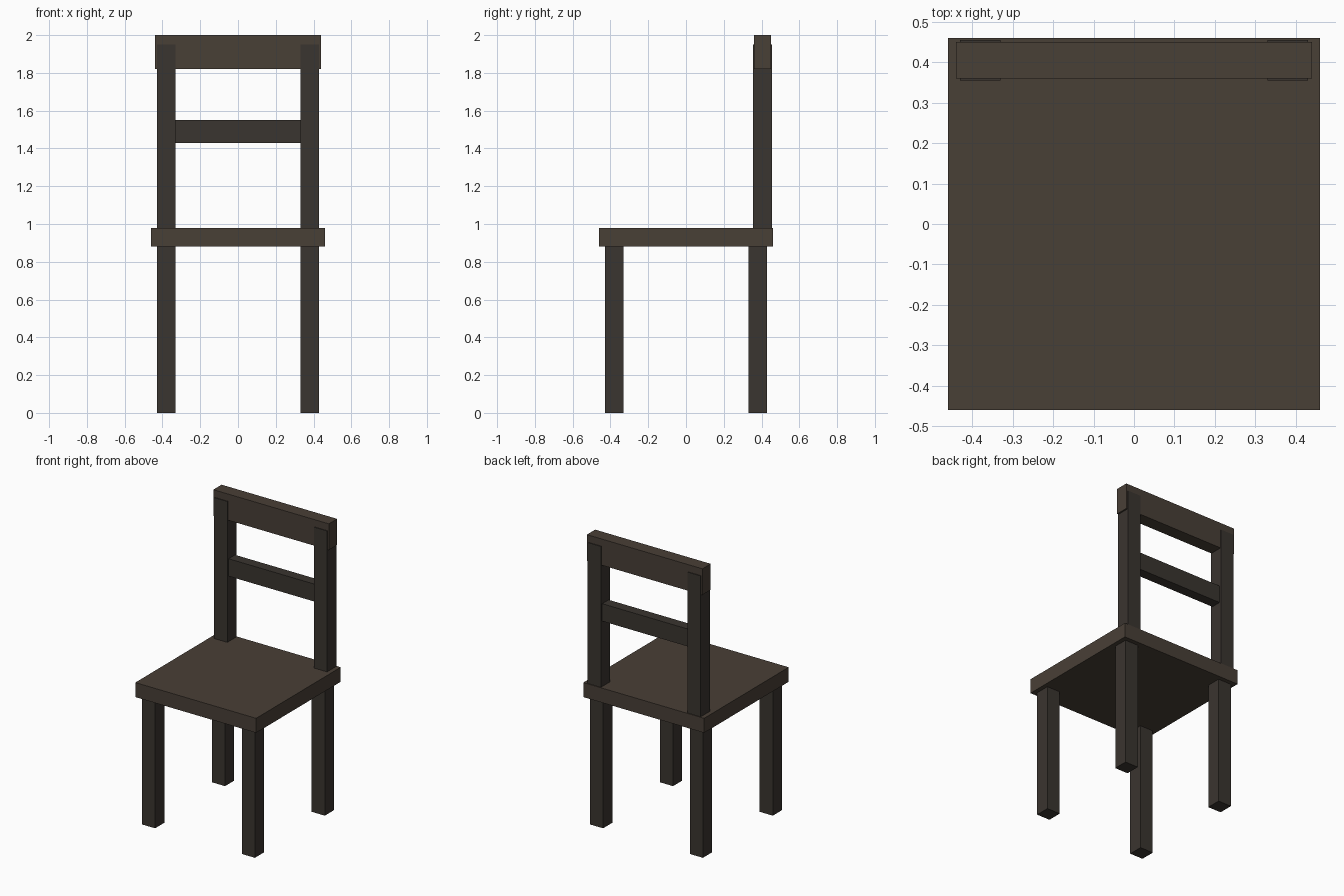
import bpy

if "Cube" in bpy.data.objects:
    bpy.data.objects.remove(bpy.data.objects["Cube"])


def material(name, color):
    mat = bpy.data.materials.new(name)
    mat.diffuse_color = (*color, 1)
    mat.use_nodes = True
    mat.node_tree.nodes["Principled BSDF"].inputs["Base Color"].default_value = mat.diffuse_color
    return mat


light_wood = material("light_wood", (0.066, 0.050, 0.037))
dark_wood = material("dark_wood", (0.042, 0.035, 0.029))


def box(name, x, y, z, mat):
    """Box from (min, max) ranges on each axis."""
    ranges = (x, y, z)
    bpy.ops.mesh.primitive_cube_add(size=1, location=[(a + b) / 2 for a, b in ranges])
    obj = bpy.context.object
    obj.name = name
    obj.scale = [b - a for a, b in ranges]
    bpy.ops.object.transform_apply(location=False, rotation=False, scale=True)
    obj.data.materials.append(mat)
    return obj


# Seat slab
box("seat", (-0.46, 0.46), (-0.46, 0.46), (0.88, 0.98), light_wood)

# Legs and back posts on both sides
for side, x in (("left", (-0.43, -0.33)), ("right", (0.33, 0.43))):
    box(f"front_leg_{side}", x, (-0.43, -0.33), (0, 0.88), dark_wood)
    box(f"back_leg_{side}", x, (0.33, 0.43), (0, 0.88), dark_wood)
    box(f"back_post_{side}", x, (0.355, 0.455), (0.98, 1.95), dark_wood)

# Backrest rails
box("top_rail", (-0.44, 0.44), (0.36, 0.45), (1.82, 2.0), light_wood)
box("middle_rail", (-0.33, 0.33), (0.37, 0.44), (1.43, 1.55), dark_wood)
